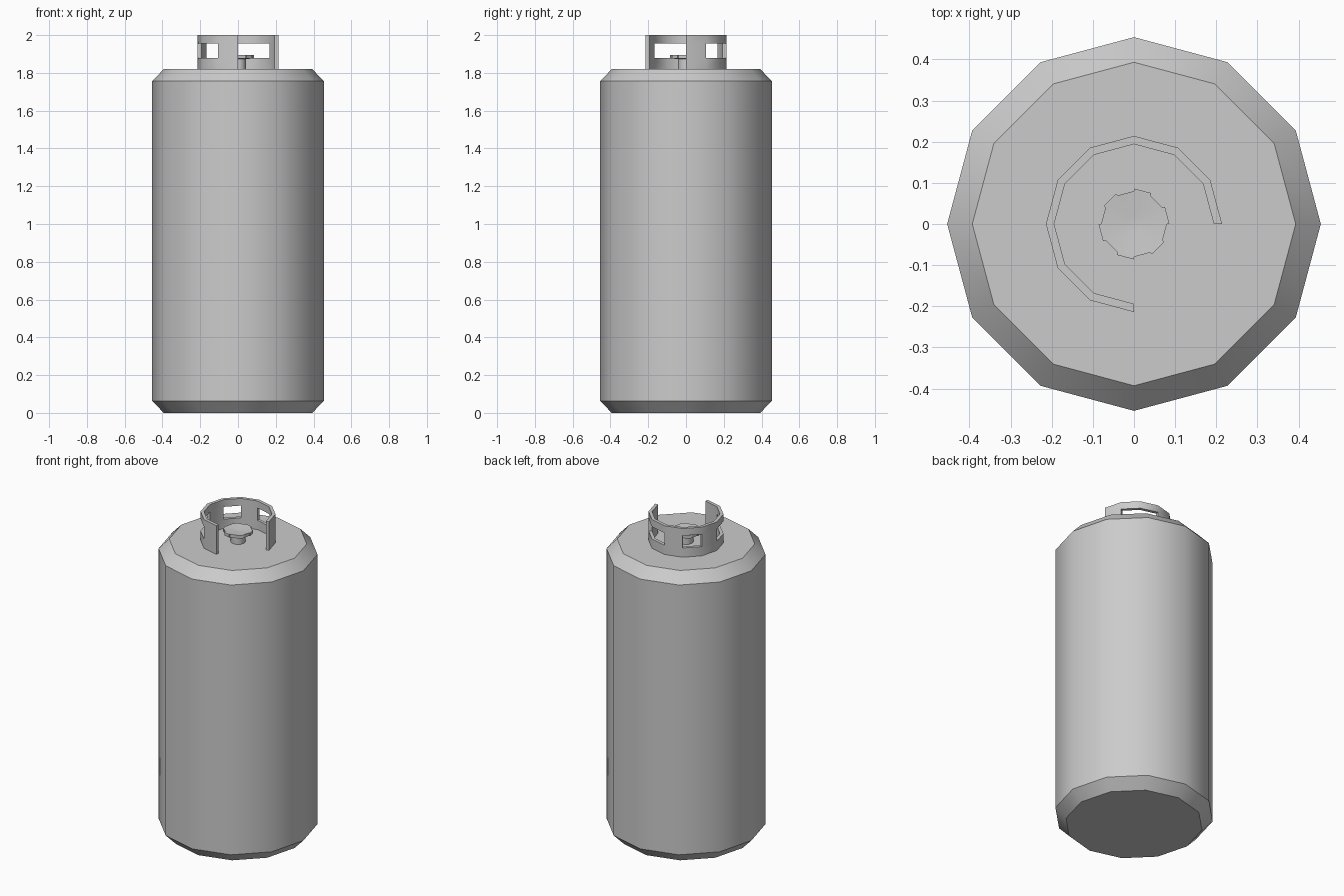
import bpy, bmesh, math
from mathutils import Matrix

if "Cube" in bpy.data.objects:
    bpy.data.objects.remove(bpy.data.objects["Cube"])

SIDES = 12
STEP = 2 * math.pi / SIDES


def finish(bm, name, angle=31):
    bmesh.ops.recalc_face_normals(bm, faces=bm.faces)
    mesh = bpy.data.meshes.new(name)
    bm.to_mesh(mesh)
    bm.free()
    ob = bpy.data.objects.new(name, mesh)
    bpy.context.collection.objects.link(ob)
    bpy.ops.object.select_all(action='DESELECT')
    ob.select_set(True)
    bpy.context.view_layer.objects.active = ob
    bpy.ops.object.shade_smooth_by_angle(angle=math.radians(angle))
    return ob


def lathe(profile):
    """Twelve-sided turned solid with flat caps from (radius, z) pairs."""
    bm = bmesh.new()
    rings = [[bm.verts.new((r * math.cos(i * STEP), r * math.sin(i * STEP), z))
              for i in range(SIDES)] for r, z in profile]
    for a, b in zip(rings, rings[1:]):
        for i in range(SIDES):
            j = (i + 1) % SIDES
            bm.faces.new((a[i], a[j], b[j], b[i]))
    bm.faces.new(rings[0][::-1])
    bm.faces.new(rings[-1])
    bm.normal_update()
    return bm


# Tank body with chamfered ends
finish(lathe([(0.393, 0), (0.454, 0.063), (0.454, 1.757), (0.393, 1.82)]), "tank_body")

# Guard collar: three-quarter ring with hand-hold windows
R_OUT, R_IN = 0.214, 0.194
levels = [1.82, 1.878, 1.955, 2.0]
windows = {1, 2, 4, 6, 7}
bm = bmesh.new()
grid = [[bm.verts.new((R_OUT * math.cos(i * STEP), R_OUT * math.sin(i * STEP), z))
         for z in levels] for i in range(10)]
for i in range(9):
    for k in range(3):
        if k == 1 and i in windows:
            continue
        bm.faces.new((grid[i][k], grid[i + 1][k], grid[i + 1][k + 1], grid[i][k + 1]))
ext = bmesh.ops.extrude_face_region(bm, geom=bm.faces[:], use_keep_orig=True)
inner = [v for v in ext["geom"] if isinstance(v, bmesh.types.BMVert)]
s = R_IN / R_OUT
bmesh.ops.transform(bm, matrix=Matrix.Diagonal((s, s, 1, 1)), verts=inner)
finish(bm, "guard_collar")

# Valve stem
finish(lathe([(0.042, 1.82), (0.042, 1.876)]), "valve_stem")

# Valve handwheel: shallow dish with six grip lugs
bm = lathe([(0.042, 1.873), (0.08, 1.877), (0.08, 1.896), (0.021, 1.888)])
rim = [f for f in bm.faces if abs(f.normal.z) < 0.1]
lugs = [f for f in rim
        if int((math.atan2(f.calc_center_median().y, f.calc_center_median().x)
                % (2 * math.pi)) / STEP) % 2 == 0]
for f in bmesh.ops.extrude_discrete_faces(bm, faces=lugs)["faces"]:
    bmesh.ops.translate(bm, vec=f.normal * 0.006, verts=f.verts[:])
finish(bm, "valve_handwheel")
